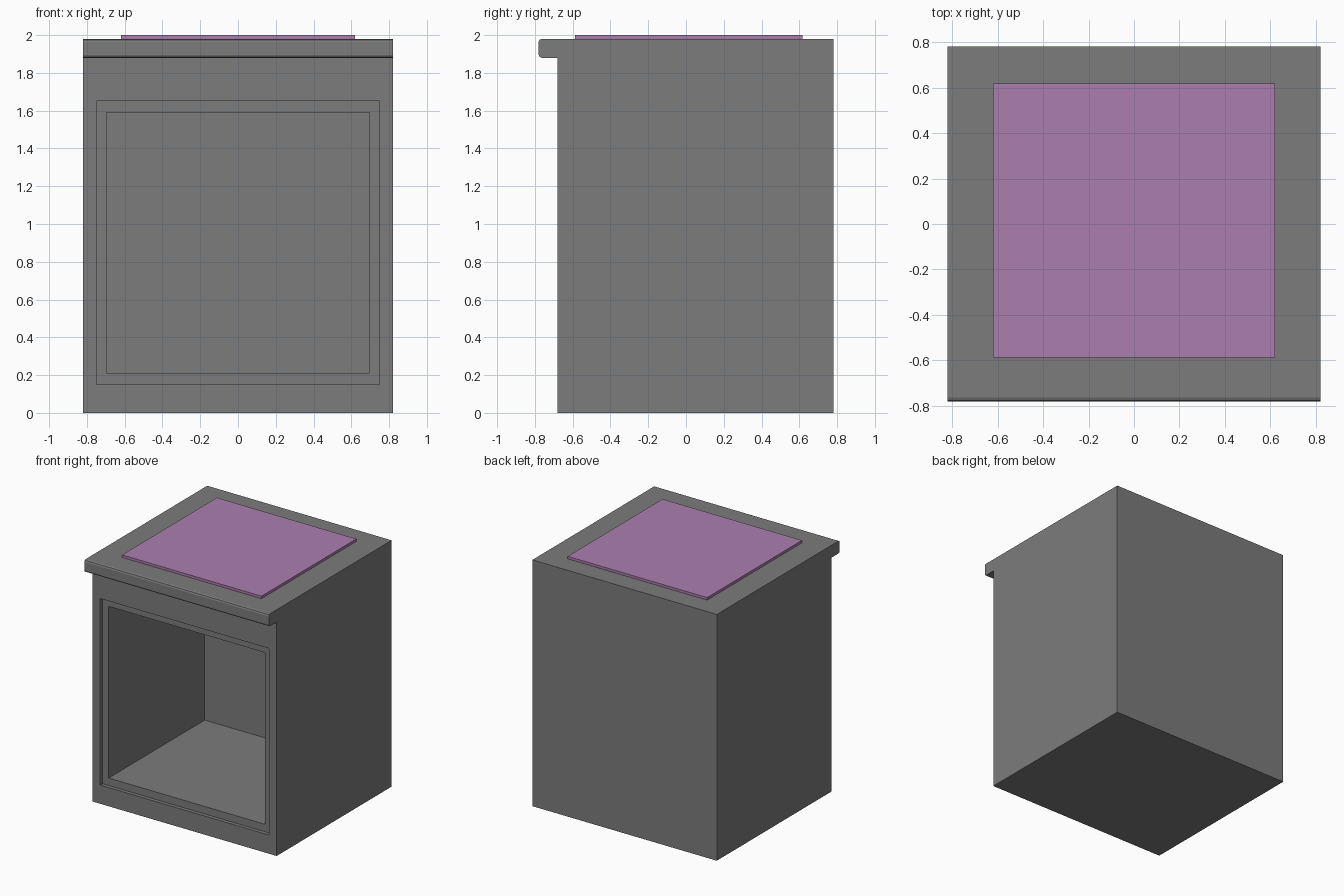
import bpy
import bmesh

cube = bpy.data.objects.get("Cube")
if cube:
    bpy.data.objects.remove(cube, do_unlink=True)


def make_material(name, color):
    mat = bpy.data.materials.new(name)
    mat.use_nodes = True
    mat.diffuse_color = color
    mat.node_tree.nodes["Principled BSDF"].inputs["Base Color"].default_value = color
    return mat


def finish(bm, name, mat):
    bmesh.ops.recalc_face_normals(bm, faces=bm.faces[:])
    mesh = bpy.data.meshes.new(name)
    bm.to_mesh(mesh)
    bm.free()
    mesh.materials.append(mat)
    obj = bpy.data.objects.new(name, mesh)
    bpy.context.collection.objects.link(obj)
    return obj


grey = make_material("dark grey", (0.2, 0.2, 0.2, 1))
purple = make_material("soft purple", (0.41, 0.21, 0.42, 1))

HALF, FRONT, BACK, LIP = 0.82, -0.68, 0.78, -0.78
TOP, LIP_BOTTOM = 1.98, 1.88

# Cabinet shell: side profile with a front lip, extruded across the width
bm = bmesh.new()
profile = [(FRONT, 0), (FRONT, LIP_BOTTOM), (LIP, LIP_BOTTOM),
           (LIP, TOP), (BACK, TOP), (BACK, 0)]
left, right = [[bm.verts.new((x, y, z)) for y, z in profile] for x in (HALF, -HALF)]
bm.faces.new(left)
bm.faces.new(right[::-1])
count = len(profile)
for i in range(1, count):
    j = (i + 1) % count
    bm.faces.new((left[i], right[i], right[j], left[j]))

# Shallow door recess leading into a deep open compartment
outline = [right[0], left[0], left[1], right[1]]
steps = [(0.75, 0.15, 1.65, FRONT), (0.75, 0.15, 1.65, -0.65),
         (0.695, 0.21, 1.59, -0.65), (0.695, 0.21, 1.59, 0.57)]
for half, low, high, y in steps:
    ring = [bm.verts.new((x, y, z)) for x, z in
            ((-half, low), (half, low), (half, high), (-half, high))]
    for i in range(4):
        j = (i + 1) % 4
        bm.faces.new((outline[i], outline[j], ring[j], ring[i]))
    outline = ring
bm.faces.new(outline)

# Eased front edges of the lip
lip_edges = [e for e in bm.edges if all(abs(v.co.y - LIP) < 1e-4 for v in e.verts)
             and abs(e.verts[0].co.x - e.verts[1].co.x) > 1]
bmesh.ops.bevel(bm, geom=lip_edges, offset=0.016, segments=2, profile=0.5,
                affect='EDGES')
finish(bm, "cabinet_body", grey)

# Thin mat lying on the top
bm = bmesh.new()
bmesh.ops.create_cube(bm, size=1)
bmesh.ops.scale(bm, vec=(1.24, 1.205, 0.02), verts=bm.verts[:])
bmesh.ops.translate(bm, vec=(0, 0.015, 1.99), verts=bm.verts[:])
finish(bm, "top_mat", purple)
